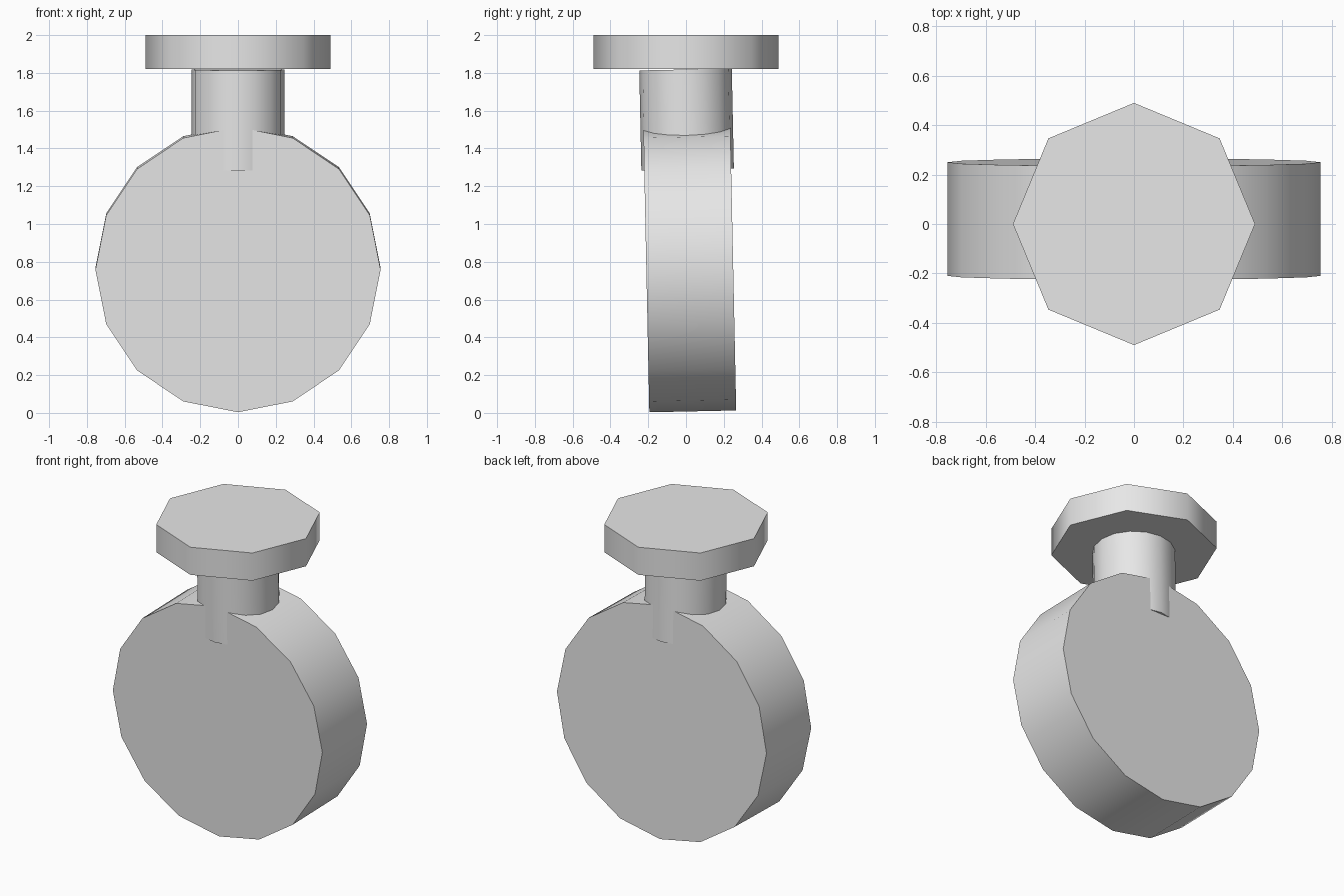
import bpy
from math import radians

cube = bpy.data.objects.get("Cube")
if cube:
    bpy.data.objects.remove(cube, do_unlink=True)

grey = bpy.data.materials.new("plain grey")
grey.use_nodes = True
colour = (0.8, 0.8, 0.8, 1)
grey.diffuse_color = colour
grey.node_tree.nodes["Principled BSDF"].inputs["Base Color"].default_value = colour

LEAN = radians(1.2)


def disc(name, sides, radius, depth, centre, tilt):
    """Cylinder with a corner on its x axis, smooth round the rim."""
    bpy.ops.mesh.primitive_cylinder_add(
        vertices=sides, radius=radius, depth=depth, location=centre, rotation=(tilt, 0, 0))
    part = bpy.context.object
    part.name = name
    part.data.materials.append(grey)
    bpy.ops.object.shade_smooth_by_angle(angle=radians(50))
    return part


# Round body standing on its rim, leaning slightly forward
disc("body", 16, 0.755, 0.46, (0, 0.02, 0.763), radians(90) + LEAN)

# Neck sunk into the body, with the same lean
disc("neck", 16, 0.245, 0.53, (0, 0.003, 1.553), LEAN)

# Level eight-sided cap
disc("cap", 8, 0.49, 0.18, (0, 0, 1.91), 0)
